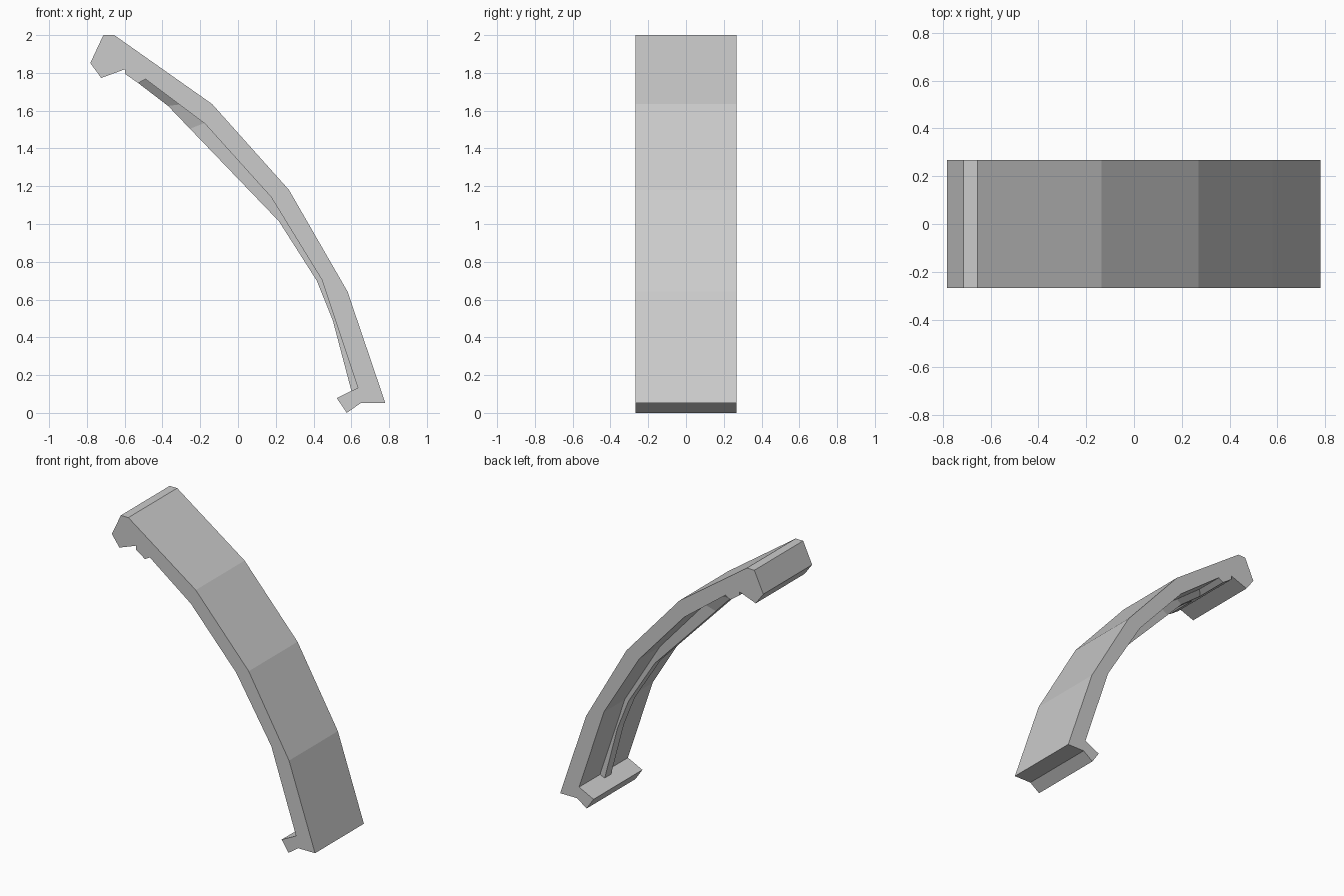
import bpy, bmesh

default = bpy.data.objects.get("Cube")
if default:
    bpy.data.objects.remove(default, do_unlink=True)

grey = bpy.data.materials.new("plain_grey")
grey.use_nodes = True
COLOUR = (0.6, 0.6, 0.6, 1)
grey.diffuse_color = COLOUR
grey.node_tree.nodes["Principled BSDF"].inputs["Base Color"].default_value = COLOUR


def finish(name, bm):
    bmesh.ops.recalc_face_normals(bm, faces=bm.faces)
    mesh = bpy.data.meshes.new(name)
    bm.to_mesh(mesh)
    bm.free()
    mesh.materials.append(grey)
    obj = bpy.data.objects.new(name, mesh)
    bpy.context.collection.objects.link(obj)
    return obj


# Curved panel with a hooked top lip and a small foot, extruded along y
HALF_WIDTH = 0.268
outer = [(-0.713, 2.0), (-0.655, 2.0), (-0.137, 1.635), (0.27, 1.18),
         (0.58, 0.642), (0.78, 0.052)]
foot = [(0.65, 0.052), (0.576, 0.0), (0.523, 0.078)]
inner = [(0.634, 0.133), (0.444, 0.705), (0.174, 1.144), (-0.174, 1.53),
         (-0.49, 1.767)]
lip = [(-0.528, 1.746), (-0.597, 1.794), (-0.597, 1.82), (-0.724, 1.773),
       (-0.782, 1.852)]
bm = bmesh.new()
face = bm.faces.new([bm.verts.new((x, -HALF_WIDTH, z))
                     for x, z in outer + foot + inner + lip])
grown = bmesh.ops.extrude_face_region(bm, geom=[face], use_keep_orig=True)
moved = [v for v in grown["geom"] if isinstance(v, bmesh.types.BMVert)]
bmesh.ops.translate(bm, verts=moved, vec=(0, 2 * HALF_WIDTH, 0))
finish("curved_panel", bm)

# Central stiffening rib: root point, crest point, root half width
stations = [((0.65, 0.13), (0.602, 0.11), 0.04),
            ((0.54, 0.45), (0.502, 0.489), 0.04),
            ((0.455, 0.71), (0.417, 0.70), 0.04),
            ((0.185, 1.154), (0.217, 1.014), 0.04),
            ((-0.164, 1.54), (-0.254, 1.504), 0.05),
            ((-0.29, 1.635), (-0.37, 1.625), 0.07),
            ((-0.48, 1.777), (-0.528, 1.746), 0.09)]
CREST = 0.035
bm = bmesh.new()
rings = []
for (rx, rz), (cx, cz), half in stations:
    rings.append([bm.verts.new(p) for p in
                  ((rx, -half, rz), (cx, -CREST, cz),
                   (cx, CREST, cz), (rx, half, rz))])
for a, b in zip(rings, rings[1:]):
    for i in range(4):
        j = (i + 1) % 4
        bm.faces.new((a[i], a[j], b[j], b[i]))
bm.faces.new(rings[0])
bm.faces.new(rings[-1])
finish("stiffening_rib", bm)
